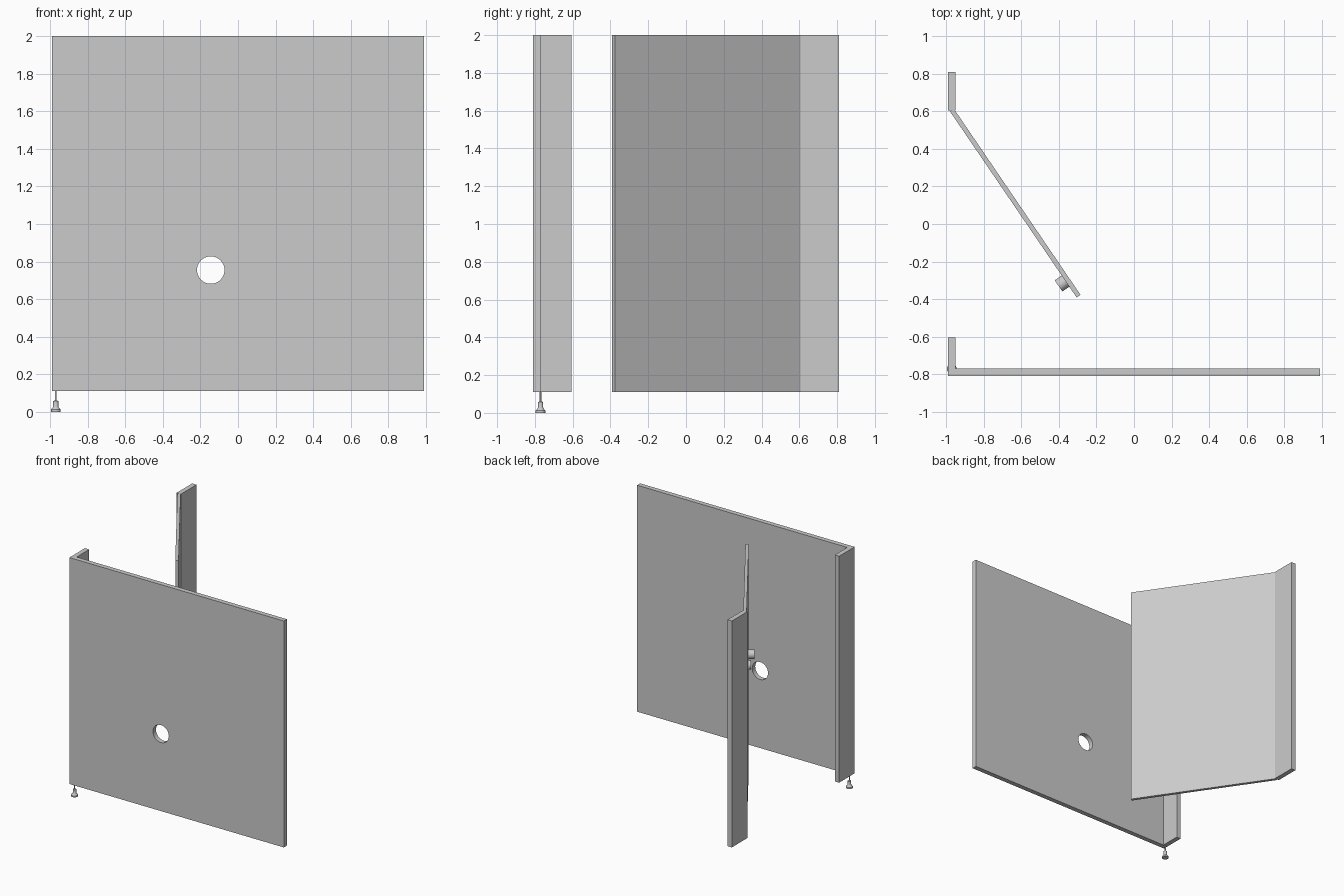
import bpy, bmesh, math
from mathutils import Vector, Matrix

if "Cube" in bpy.data.objects:
    bpy.data.objects.remove(bpy.data.objects["Cube"])

Z0, Z1 = 0.11, 2.0


def finish(name, bm, smooth=False):
    bmesh.ops.recalc_face_normals(bm, faces=bm.faces)
    me = bpy.data.meshes.new(name)
    bm.to_mesh(me)
    bm.free()
    ob = bpy.data.objects.new(name, me)
    bpy.context.collection.objects.link(ob)
    if smooth:
        bpy.ops.object.select_all(action='DESELECT')
        ob.select_set(True)
        bpy.context.view_layer.objects.active = ob
        bpy.ops.object.shade_smooth_by_angle(angle=math.radians(35))
    return ob


def box(name, x0, x1, y0, y1, z0=Z0, z1=Z1):
    bm = bmesh.new()
    bmesh.ops.create_cube(bm, size=1)
    bmesh.ops.scale(bm, vec=(x1 - x0, y1 - y0, z1 - z0), verts=bm.verts)
    bmesh.ops.translate(bm, vec=((x0 + x1) / 2, (y0 + y1) / 2, (z0 + z1) / 2), verts=bm.verts)
    return finish(name, bm)


def cylinder(name, r, depth, matrix):
    bm = bmesh.new()
    bmesh.ops.create_cone(bm, cap_ends=True, segments=40, radius1=r, radius2=r,
                          depth=depth, matrix=matrix)
    return finish(name, bm, True)


# Front panel with a round through hole
panel = box("front_panel", -0.99, 0.99, -0.81, -0.77)
cutter = cylinder("hole_cutter", 0.073, 0.3,
                  Matrix.Translation((-0.145, -0.79, 0.755)) @ Matrix.Rotation(math.pi / 2, 4, 'X'))
mod = panel.modifiers.new("hole", 'BOOLEAN')
mod.operation = 'DIFFERENCE'
mod.solver = 'EXACT'
mod.object = cutter
bpy.context.view_layer.objects.active = panel
bpy.ops.object.modifier_apply(modifier="hole")
bpy.data.objects.remove(cutter)

# Side stiles on both sides of the doorway
box("front_stile", -0.99, -0.95, -0.77, -0.605)
box("rear_stile", -0.99, -0.95, 0.605, 0.81)

# Open door, hinged at the rear stile
hinge = Vector((-0.969, 0.606, 0))
edge = Vector((-0.295, -0.384, 0))
along = (edge - hinge).normalized()
out = Vector((along.y, -along.x, 0))
door = box("door", 0, (edge - hinge).length, -0.0125, 0.0125)
door.location = hinge
door.rotation_euler.z = math.atan2(along.y, along.x)

# Latch fittings on the outer door face
turn = out.to_track_quat('Z', 'Y').to_matrix().to_4x4()
spot = hinge + along * ((edge - hinge).length - 0.105)
for name, z, r, depth in (("door_knob", 1.13, 0.036, 0.045), ("lock_indicator", 1.04, 0.036, 0.02)):
    pos = spot + out * (0.0125 + depth / 2) + Vector((0, 0, z))
    cylinder(name, r, depth, Matrix.Translation(pos) @ turn)

# Adjustable foot, lathed from a profile
profile = [(0, 0), (0.026, 0), (0.026, 0.012), (0.017, 0.022), (0.0135, 0.03),
           (0.0135, 0.058), (0.005, 0.06), (0.005, 0.112), (0, 0.112)]
bm = bmesh.new()
vs = [bm.verts.new((r, 0, z)) for r, z in profile]
es = [bm.edges.new(p) for p in zip(vs, vs[1:])]
bmesh.ops.spin(bm, geom=vs + es, cent=(0, 0, 0), axis=(0, 0, 1), angle=2 * math.pi, steps=32)
bmesh.ops.remove_doubles(bm, verts=bm.verts, dist=0.0001)
foot = finish("foot", bm, True)
foot.location = (-0.97, -0.77, 0)
